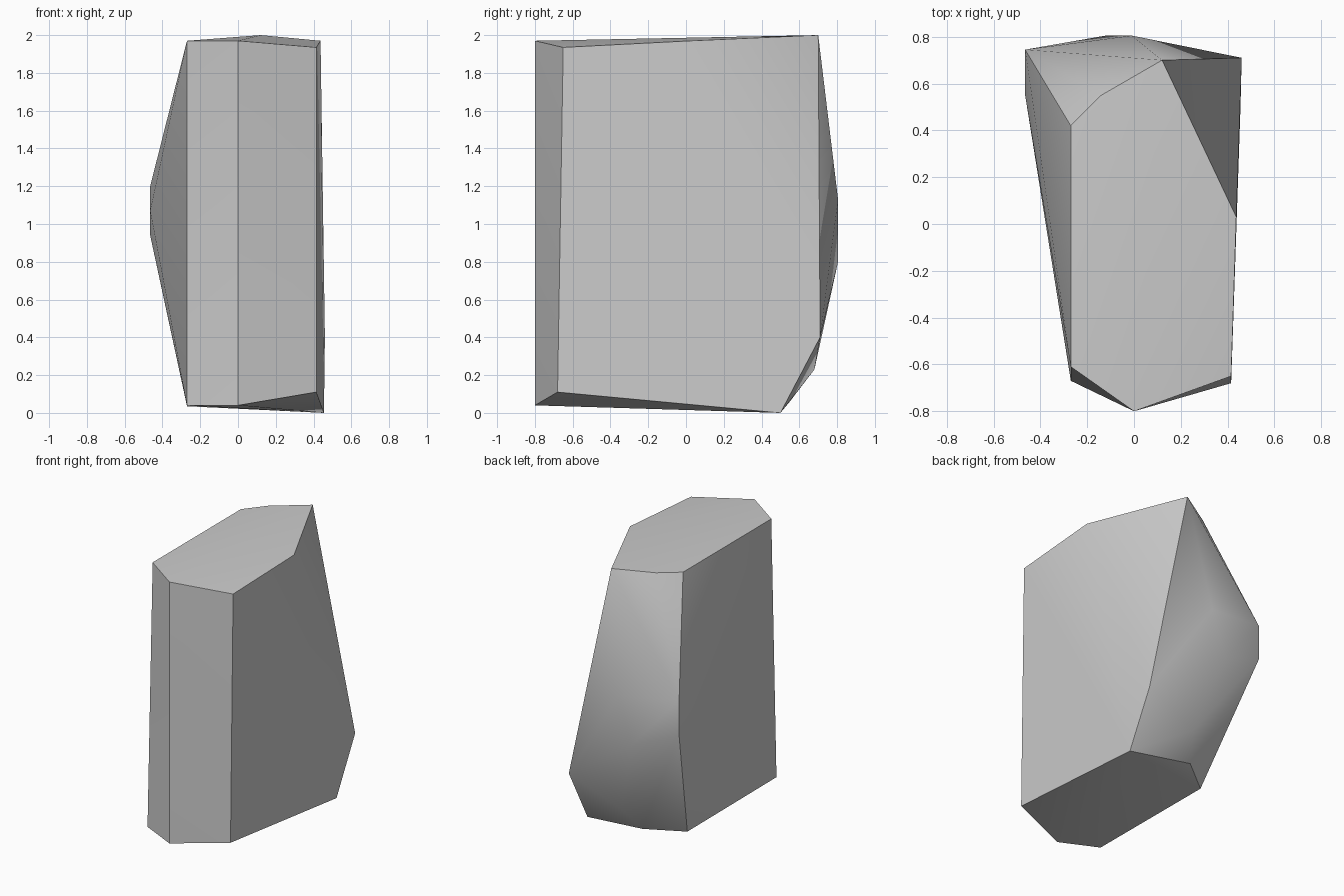
import bpy
import bmesh
import math
from mathutils import Vector

# Remove the default cube
default_cube = bpy.data.objects.get("Cube")
if default_cube:
    bpy.data.objects.remove(default_cube, do_unlink=True)


def make_material(name, colour):
    material = bpy.data.materials.new(name)
    material.use_nodes = True
    material.diffuse_color = colour
    shader = material.node_tree.nodes["Principled BSDF"]
    shader.inputs["Base Color"].default_value = colour
    return material


def make_hull(name, corners, material):
    """Wrap a convex skin around the corner points."""
    bm = bmesh.new()
    for corner in corners:
        bm.verts.new(Vector(corner))
    hull = bmesh.ops.convex_hull(bm, input=bm.verts[:])
    spare = set(hull["geom_interior"]) | set(hull["geom_unused"])
    spare_verts = [item for item in spare if isinstance(item, bmesh.types.BMVert)]
    bmesh.ops.delete(bm, geom=spare_verts, context="VERTS")
    bmesh.ops.recalc_face_normals(bm, faces=bm.faces[:])
    mesh = bpy.data.meshes.new(name)
    bm.to_mesh(mesh)
    bm.free()
    mesh.materials.append(material)
    rock = bpy.data.objects.new(name, mesh)
    bpy.context.collection.objects.link(rock)
    return rock


# Rim of the top facet, going round from the front tip
top_rim = [
    (0, -0.8, 1.97), (0.415, -0.65, 1.935), (0.437, 0.03, 1.97),
    (0.12, 0.7, 2), (-0.14, 0.55, 1.98), (-0.27, 0.42, 1.97),
    (-0.27, -0.61, 1.97),
]

# Rim of the underside, going round from the front tip
bottom_rim = [
    (0, -0.8, 0.04), (0.415, -0.68, 0.11), (0.455, 0.5, 0),
    (-0.03, 0.55, 0.06), (-0.27, 0.37, 0.035), (-0.27, -0.67, 0.04),
]

# Bulge on the right flank
flank_bulge = [
    (-0.465, 0.745, 1.2), (-0.465, 0.745, 0.94), (-0.465, 0.55, 1.07),
]

# Rounded back and its low left corner
back_bulge = [
    (-0.01, 0.805, 1.13), (-0.12, 0.805, 0.8), (0.05, 0.68, 0.23),
    (0.46, 0.71, 0.4),
]

stone = make_material("stone grey", (0.6, 0.6, 0.6, 1))
rock = make_hull("rock", top_rim + bottom_rim + flank_bulge + back_bulge, stone)

# Soft shading on shallow bends, crisp edges on the rest
bpy.ops.object.select_all(action="DESELECT")
rock.select_set(True)
bpy.context.view_layer.objects.active = rock
bpy.ops.object.shade_smooth_by_angle(angle=math.radians(30))
